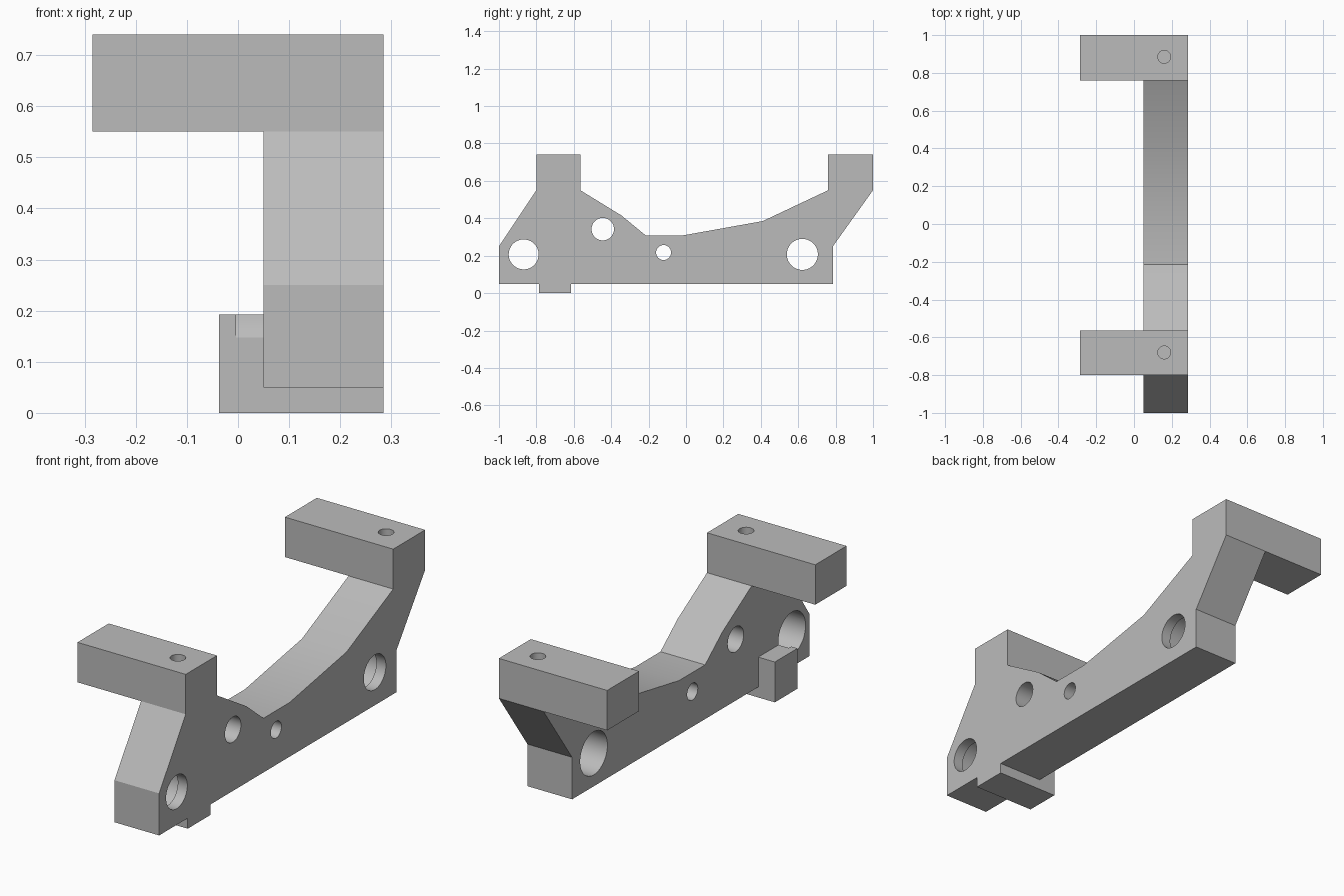
import bpy
import bmesh
import math
from mathutils import Matrix, Vector

cube = bpy.data.objects.get("Cube")
if cube:
    bpy.data.objects.remove(cube, do_unlink=True)

grey = bpy.data.materials.new("plain grey")
grey.use_nodes = True
grey.diffuse_color = (0.5, 0.5, 0.5, 1)
grey.node_tree.nodes["Principled BSDF"].inputs["Base Color"].default_value = (0.5, 0.5, 0.5, 1)


def add_object(name, bm):
    bmesh.ops.recalc_face_normals(bm, faces=bm.faces)
    mesh = bpy.data.meshes.new(name)
    bm.to_mesh(mesh)
    bm.free()
    mesh.materials.append(grey)
    obj = bpy.data.objects.new(name, mesh)
    bpy.context.collection.objects.link(obj)
    return obj


def extrude(name, points, direction):
    """Solid swept from a closed outline along a direction."""
    bm = bmesh.new()
    face = bm.faces.new([bm.verts.new(p) for p in points])
    swept = bmesh.ops.extrude_face_region(bm, geom=[face], use_keep_orig=True)
    moved = [v for v in swept["geom"] if isinstance(v, bmesh.types.BMVert)]
    bmesh.ops.translate(bm, verts=moved, vec=Vector(direction))
    return add_object(name, bm)


def cylinder(name, start, end, radius):
    start, end = Vector(start), Vector(end)
    axis = end - start
    turn = axis.to_track_quat("Z", "Y").to_matrix().to_4x4()
    bm = bmesh.new()
    bmesh.ops.create_cone(bm, cap_ends=True, segments=48, radius1=radius, radius2=radius,
                          depth=axis.length, matrix=Matrix.Translation((start + end) / 2) @ turn)
    return add_object(name, bm)


def combine(target, tool, operation):
    mod = target.modifiers.new("Boolean", "BOOLEAN")
    mod.operation, mod.solver, mod.object = operation, "EXACT", tool
    bpy.context.view_layer.objects.active = target
    bpy.ops.object.modifier_apply(modifier=mod.name)
    bpy.data.objects.remove(tool, do_unlink=True)


INNER, OUTER, ARM_END = 0.05, 0.285, -0.285

# Side plate outline (y, z), including both raised heads
outline = [(-1, 0.05), (-1, 0.25), (-0.8, 0.55), (-0.8, 0.74), (-0.565, 0.74), (-0.565, 0.55),
           (-0.345, 0.415), (-0.215, 0.308), (-0.02, 0.308), (0.41, 0.385), (0.76, 0.55),
           (0.76, 0.74), (1, 0.74), (1, 0.55), (0.785, 0.25), (0.785, 0.05)]
bracket = extrude("bracket", [(INNER, y, z) for y, z in outline], (OUTER - INNER, 0, 0))

# Two arms reaching sideways from the heads
for y0, y1 in [(-0.8, -0.565), (0.76, 1)]:
    section = [(INNER, y0, 0.55), (INNER, y1, 0.55), (INNER, y1, 0.74), (INNER, y0, 0.74)]
    combine(bracket, extrude("arm", section, (ARM_END - INNER, 0, 0)), "UNION")

# Angled foot wrapping under the plate
foot = [(-0.037, 0), (OUTER, 0), (OUTER, 0.05), (INNER, 0.05), (INNER, 0.192), (-0.037, 0.192)]
combine(bracket, extrude("foot", [(x, -0.785, z) for x, z in foot], (0, 0.17, 0)), "UNION")

# Cross holes; the two large ones are counterbored from the inner side
for y, z, radius in [(-0.868, 0.207, 0.08), (0.622, 0.207, 0.083),
                     (-0.445, 0.342, 0.06), (-0.12, 0.217, 0.04)]:
    combine(bracket, cylinder("hole", (0.02, y, z), (0.35, y, z), radius), "DIFFERENCE")
    if radius > 0.07:
        combine(bracket, cylinder("counterbore", (-0.004, y, z), (0.235, y, z), 0.1025), "DIFFERENCE")

# Blind screw holes in the arm tops
for y in (-0.68, 0.885):
    combine(bracket, cylinder("screw_hole", (0.16, y, 0.54), (0.16, y, 0.8), 0.034), "DIFFERENCE")

# Soft shading on shallow bends and bores only
bpy.ops.object.select_all(action="DESELECT")
bracket.select_set(True)
bpy.context.view_layer.objects.active = bracket
bpy.ops.object.shade_smooth_by_angle(angle=math.radians(30))
